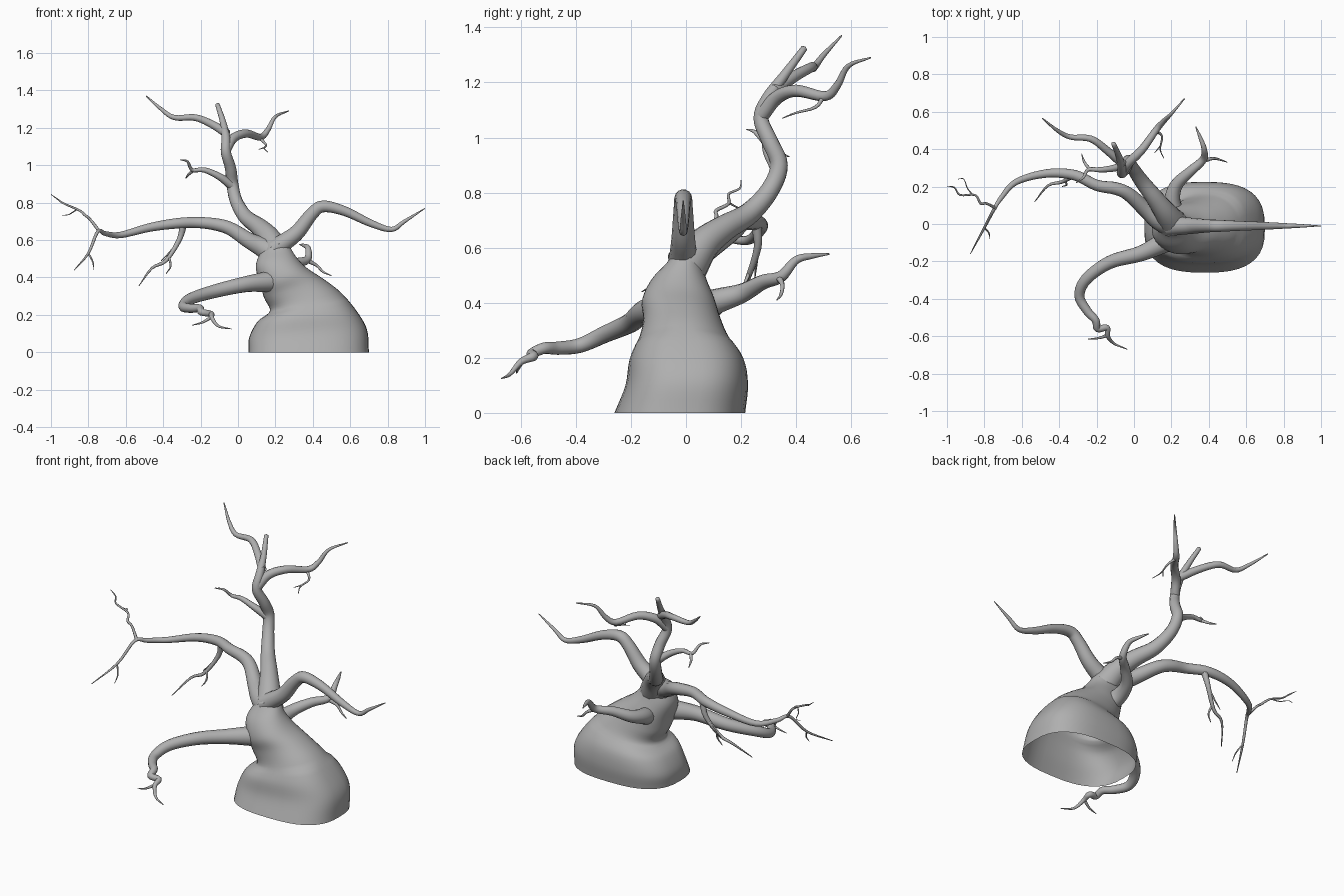
import bpy, bmesh
from math import cos, sin, pi, copysign
from mathutils import Vector

# dark grey bark
bark = bpy.data.materials.new("bark")
bark.diffuse_color = (.43, .43, .43, 1)


def spline(rows, steps):
    """Catmull-Rom through rows of numbers."""
    p = [Vector(r) for r in rows]
    p = [2 * p[0] - p[1]] + p + [2 * p[-1] - p[-2]]
    out = []
    for i in range(1, len(p) - 2):
        a, b, c, d = p[i - 1:i + 3]
        for k in range(steps):
            t = k / steps
            out.append(0.5 * (2 * b + (c - a) * t + (2 * a - 5 * b + 4 * c - d) * t * t
                              + (3 * b - a - 3 * c + d) * t ** 3))
    return out + [p[-2]]


def loft(name, rings, tip):
    """Skin rings of points, open at the start, closed to a tip point."""
    bm = bmesh.new()
    loops = [[bm.verts.new(co) for co in ring] for ring in rings]
    n = len(loops[0])
    for a, b in zip(loops, loops[1:]):
        for i in range(n):
            j = (i + 1) % n
            bm.faces.new((a[i], a[j], b[j], b[i]))
    t = bm.verts.new(tip)
    for i in range(n):
        bm.faces.new((loops[-1][i], loops[-1][(i + 1) % n], t))
    bmesh.ops.recalc_face_normals(bm, faces=bm.faces)
    for f in bm.faces:
        f.smooth = True
    me = bpy.data.meshes.new(name)
    bm.to_mesh(me)
    bm.free()
    me.materials.append(bark)
    ob = bpy.data.objects.new(name, me)
    bpy.context.collection.objects.link(ob)
    return ob


def branch(name, rows, sides=14, steps=5):
    """Tapered tube along rows of x, y, z, radius."""
    pts = spline(rows, steps)
    pos = [p.to_3d() for p in pts]
    side = None
    rings = []
    for i, p in enumerate(pos):
        d = (pos[min(i + 1, len(pos) - 1)] - pos[max(i - 1, 0)]).normalized()
        side = side or d.orthogonal()
        side = (side - d * side.dot(d)).normalized()
        up = d.cross(side)
        r = max(pts[i][3], 0.0015)
        rings.append([p + r * (cos(2 * pi * k / sides) * side + sin(2 * pi * k / sides) * up)
                      for k in range(sides)])
    loft(name, rings, pos[-1] + d * r * 0.6)


def twig(name, *rows):
    branch(name, rows, sides=8, steps=4)


# leaning trunk: left x, left z, right x, right z, front y, back y
sections = [
    (.055, 0, .70, 0, -.26, .215), (.06, .08, .69, .12, -.22, .225),
    (.105, .165, .635, .22, -.205, .21), (.17, .22, .55, .32, -.17, .155),
    (.14, .29, .46, .39, -.155, .125), (.12, .36, .37, .45, -.16, .105),
    (.095, .46, .315, .505, -.125, .075), (.125, .54, .28, .56, -.065, .055),
    (.16, .59, .25, .61, -.04, .045)]
rings = []
N = 40
for s in spline(sections, 5):
    xl, zl, xr, zr, y0, y1 = s
    e = 2 / (2.7 if zl < .2 else 2.2)
    ring = []
    for k in range(N):
        c, w = cos(2 * pi * k / N), sin(2 * pi * k / N)
        u = copysign(abs(c) ** e, c)
        v = copysign(abs(w) ** e, w)
        f = (u + 1) / 2
        ring.append(Vector((xl + (xr - xl) * f, (y0 + y1) / 2 + v * (y1 - y0) / 2,
                            max(0, zl + (zr - zl) * f))))
    rings.append(ring)
loft("trunk", rings, Vector((.20, 0, .62)))

# right branch
branch("right_branch", [
    (.19, -.01, .55, .055), (.25, -.01, .59, .048), (.32, -.01, .645, .042),
    (.395, -.01, .74, .035), (.455, -.01, .78, .032), (.57, -.01, .755, .026),
    (.71, -.01, .69, .020), (.82, -.01, .657, .014), (.89, -.01, .70, .010),
    (1.0, -.01, .77, .002)])

# rising leader and its boughs
branch("leader", [
    (.21, 0, .53, .08), (.165, .065, .615, .060), (.11, .14, .672, .048),
    (.04, .23, .725, .040), (-.01, .305, .81, .034), (-.03, .338, .90, .032),
    (-.04, .305, .985, .030), (-.065, .272, 1.07, .027), (-.065, .30, 1.145, .024),
    (-.08, .36, 1.23, .017), (-.11, .43, 1.325, .012)])
branch("upper_left_bough", [
    (-.06, .32, 1.17, .024), (-.14, .39, 1.22, .021), (-.23, .455, 1.255, .018),
    (-.34, .465, 1.255, .014), (-.41, .50, 1.30, .010), (-.49, .565, 1.37, .003)], 12)
branch("upper_right_bough", [
    (-.065, .275, 1.08, .027), (-.025, .33, 1.145, .025), (.045, .40, 1.17, .022),
    (.12, .505, 1.15, .018), (.16, .55, 1.19, .014), (.20, .59, 1.26, .009),
    (.27, .67, 1.29, .003)], 12)
twig("upper_right_twig", (.11, .50, 1.15, .009), (.15, .47, 1.11, .006),
     (.14, .40, 1.09, .004), (.16, .35, 1.07, .0015))
twig("upper_right_twig_fork", (.143, .42, 1.095, .004), (.11, .38, 1.085, .0015))
twig("middle_bough", (-.03, .33, .89, .026), (-.10, .30, .94, .019),
     (-.18, .29, .975, .014), (-.245, .29, .975, .010), (-.27, .25, 1.02, .007),
     (-.31, .22, 1.03, .002))
twig("middle_bough_fork", (-.235, .29, .975, .009), (-.265, .33, .95, .007),
     (-.28, .375, .93, .002))

# long left branch and its twigs
branch("left_branch", [
    (.20, 0, .52, .07), (.135, .02, .56, .055), (.06, .08, .597, .043),
    (-.03, .16, .655, .037), (-.10, .19, .68, .034), (-.20, .207, .693, .030),
    (-.32, .262, .69, .028), (-.47, .27, .668, .023), (-.63, .225, .627, .017),
    (-.71, .14, .635, .013), (-.75, .075, .645, .009), (-.80, -.02, .53, .007),
    (-.875, -.16, .44, .002)])
twig("left_tip", (-.74, .085, .645, .009), (-.79, .11, .71, .007),
     (-.82, .11, .735, .007), (-.85, .155, .76, .006), (-.93, .155, .795, .005),
     (-.96, .195, .815, .004), (-1.0, .20, .845, .0015))
twig("left_tip_fork", (-.86, .153, .765, .004), (-.89, .19, .745, .003),
     (-.91, .24, .735, .002), (-.94, .24, .733, .0015))
twig("left_lower_fork", (-.80, -.02, .53, .005), (-.775, -.05, .48, .004),
     (-.775, -.08, .44, .0015))
twig("hanging_twig", (-.29, .255, .69, .020), (-.315, .26, .60, .014),
     (-.385, .225, .49, .010), (-.46, .205, .45, .007), (-.53, .12, .355, .002))
twig("hanging_twig_fork", (-.37, .23, .51, .007), (-.36, .21, .46, .005),
     (-.385, .20, .42, .002))
twig("hanging_twig_side", (-.32, .26, .59, .007), (-.36, .255, .54, .005),
     (-.41, .25, .49, .002))

# low front branch with crooked end
branch("front_branch", [
    (.24, -.06, .385, .065), (.13, -.115, .375, .052), (.03, -.16, .362, .042),
    (-.13, -.205, .325, .036), (-.255, -.295, .285, .031), (-.292, -.385, .245, .027),
    (-.25, -.465, .235, .024), (-.205, -.515, .235, .021), (-.195, -.56, .215, .019),
    (-.145, -.555, .205, .017), (-.14, -.60, .185, .012), (-.105, -.64, .14, .007),
    (-.035, -.67, .125, .002)])
twig("front_branch_fork", (-.14, -.595, .19, .010), (-.19, -.61, .16, .006),
     (-.245, -.615, .145, .002))

# low back branch
branch("back_branch", [
    (.24, .02, .37, .060), (.205, .11, .405, .046), (.225, .205, .435, .035),
    (.30, .28, .475, .027), (.37, .345, .495, .021), (.375, .40, .555, .015),
    (.355, .46, .57, .010), (.33, .52, .577, .003)])
twig("back_branch_fork", (.36, .335, .495, .014), (.42, .35, .465, .008),
     (.455, .345, .43, .006), (.50, .33, .41, .002))
